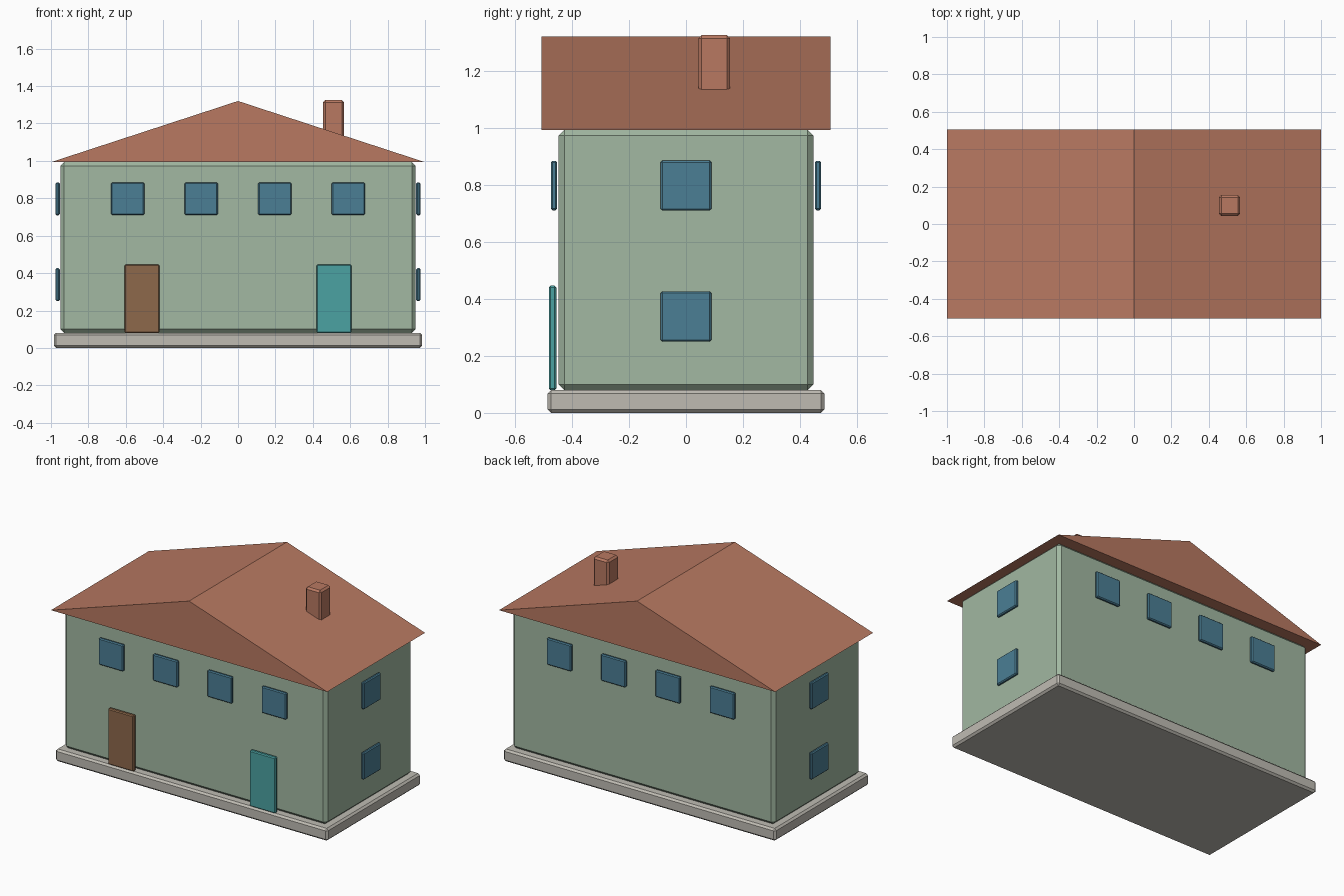
import bpy
import bmesh

if "Cube" in bpy.data.objects:
    bpy.data.objects.remove(bpy.data.objects["Cube"])


def material(name, rgb):
    m = bpy.data.materials.new(name)
    m.diffuse_color = (*rgb, 1)
    m.use_nodes = True
    m.node_tree.nodes["Principled BSDF"].inputs["Base Color"].default_value = m.diffuse_color
    return m


WALL = material("wall_green", (0.36, 0.48, 0.36))
ROOF = material("roof_terracotta", (0.48, 0.19, 0.12))
STONE = material("plinth_stone", (0.52, 0.50, 0.45))
GLASS = material("window_blue", (0.07, 0.21, 0.30))
WOOD = material("door_brown", (0.27, 0.14, 0.07))
TEAL = material("door_teal", (0.07, 0.36, 0.36))


def finish(name, bm, mat):
    bmesh.ops.recalc_face_normals(bm, faces=bm.faces)
    mesh = bpy.data.meshes.new(name)
    bm.to_mesh(mesh)
    bm.free()
    mesh.materials.append(mat)
    obj = bpy.data.objects.new(name, mesh)
    bpy.context.collection.objects.link(obj)
    return obj


def box(name, centre, size, mat, bevel):
    """Box with single-segment chamfered edges."""
    bm = bmesh.new()
    bmesh.ops.create_cube(bm, size=1)
    bmesh.ops.scale(bm, vec=size, verts=bm.verts)
    bmesh.ops.translate(bm, vec=centre, verts=bm.verts)
    obj = finish(name, bm, mat)
    mod = obj.modifiers.new("chamfer", "BEVEL")
    mod.width = bevel
    mod.segments = 1
    return obj


# Plinth and walls
box("plinth", (0, 0, 0.04), (1.97, 0.97, 0.08), STONE, 0.012)
box("walls", (0, 0, 0.5365), (1.898, 0.894, 0.913), WALL, 0.02)

# Gable roof: triangular profile extruded front to back
bm = bmesh.new()
profile = [(-1, 0.993), (1, 0.993), (0, 1.32)]
face = bm.faces.new([bm.verts.new((x, -0.506, z)) for x, z in profile])
ext = bmesh.ops.extrude_face_region(bm, geom=[face])
bmesh.ops.translate(bm, vec=(0, 1.012, 0),
                    verts=[v for v in ext["geom"] if isinstance(v, bmesh.types.BMVert)])
finish("roof", bm, ROOF)

# Chimney, its foot sunk in the roof
box("chimney", (0.511, 0.099, 1.1875), (0.112, 0.112, 0.275), ROOF, 0.012)

# Upper windows on the front and back
for side, y in (("front", -0.463), ("back", 0.463)):
    for i, x in enumerate((-0.59, -0.197, 0.197, 0.59)):
        box(f"{side}_window_{i + 1}", (x, y, 0.797), (0.178, 0.022, 0.174), GLASS, 0.006)

# Windows on both floors of each end
for side, x in (("left", -0.964), ("right", 0.964)):
    for floor, z in (("lower", 0.338), ("upper", 0.797)):
        box(f"{side}_{floor}_window", (x, 0, z), (0.022, 0.178, 0.176), GLASS, 0.006)

# Front doors
box("brown_door", (-0.513, -0.468, 0.263), (0.187, 0.026, 0.366), WOOD, 0.006)
box("teal_door", (0.513, -0.468, 0.263), (0.187, 0.026, 0.366), TEAL, 0.006)
